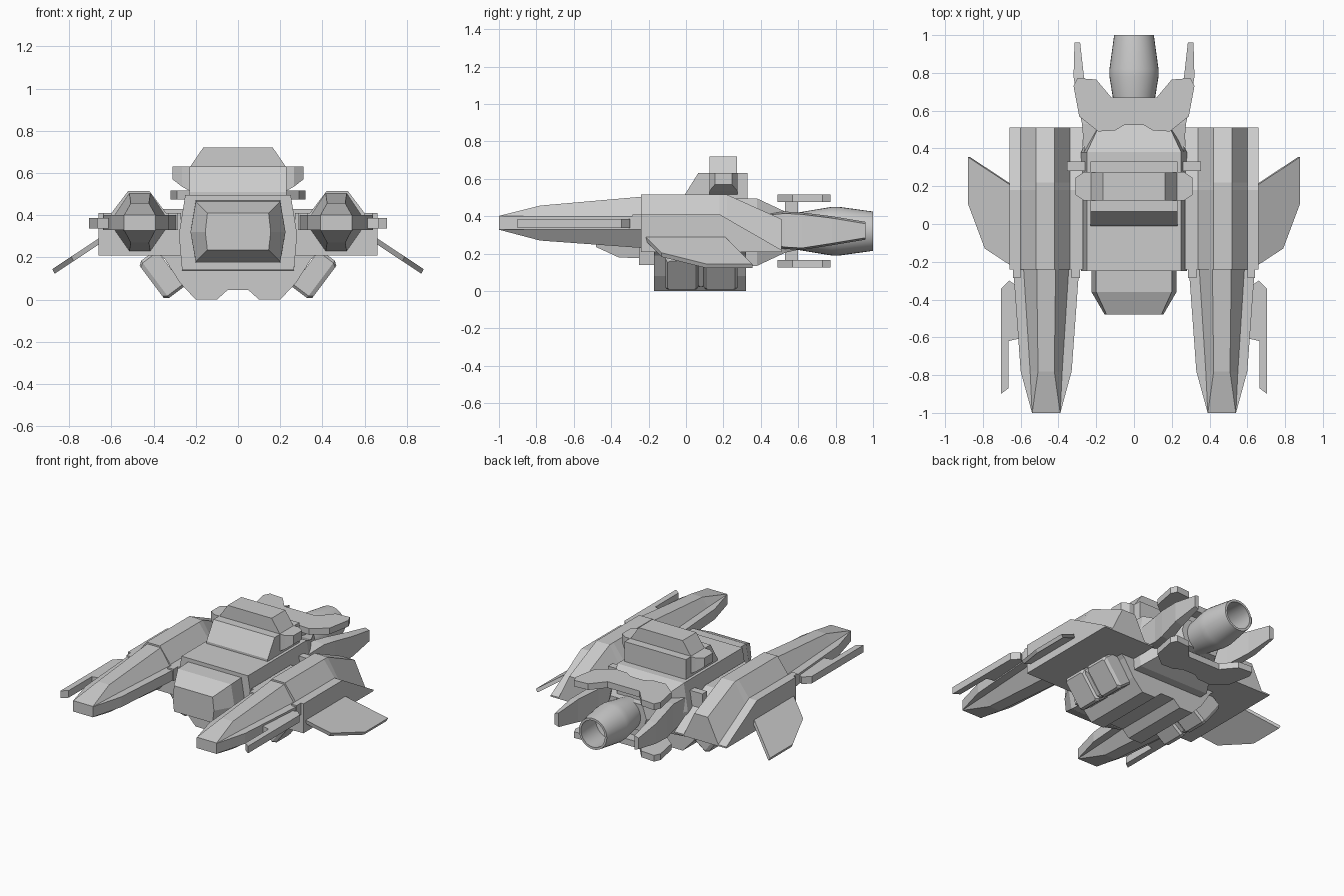
import bpy, bmesh, math
from mathutils import Vector

if "Cube" in bpy.data.objects:
    bpy.data.objects.remove(bpy.data.objects["Cube"])


def loft(name, rings, mirror=False):
    """Skin a list of equal-length point rings, capping both ends."""
    bm = bmesh.new()
    for s in ((1, -1) if mirror else (1,)):
        vs = [[bm.verts.new((p[0] * s, p[1], p[2])) for p in r] for r in rings]
        n = len(rings[0])
        for a, b in zip(vs, vs[1:]):
            for i in range(n):
                j = (i + 1) % n
                bm.faces.new((a[i], a[j], b[j], b[i]))
        bm.faces.new(vs[0])
        bm.faces.new(vs[-1])
    bmesh.ops.remove_doubles(bm, verts=bm.verts, dist=1e-5)
    bmesh.ops.dissolve_degenerate(bm, edges=bm.edges, dist=1e-5)
    bmesh.ops.recalc_face_normals(bm, faces=bm.faces)
    me = bpy.data.meshes.new(name)
    bm.to_mesh(me)
    bm.free()
    ob = bpy.data.objects.new(name, me)
    bpy.context.collection.objects.link(ob)
    return ob


def along_y(y, pts):
    return [(x, y, z) for x, z in pts]


def sym(half):
    """Complete a half profile (x > 0) into a full one."""
    return half + [(-x, z) for x, z in reversed(half)]


def plate(name, outline, z0, z1, mirror=False):
    return loft(name, [[(x, y, z) for x, y in outline] for z in (z0, z1)], mirror)


def box(name, x0, x1, y0, y1, z0, z1, mirror=False):
    return plate(name, [(x0, y0), (x1, y0), (x1, y1), (x0, y1)], z0, z1, mirror)


# Central hull, tapering to the tail
def hull_ring(y, top, mid, bot, zt, zm, zb):
    return along_y(y, sym([(top, zt), (mid, zm), (bot, zb)]))


loft("hull", [hull_ring(-.25, .25, .28, .265, .495, .31, .14),
              hull_ring(.38, .25, .28, .265, .495, .31, .135),
              hull_ring(.53, .18, .21, .18, .425, .32, .205),
              hull_ring(.64, .12, .15, .12, .41, .32, .23)])

# Faceted cockpit nose
loft("cockpit", [hull_ring(-.24, .20, .225, .20, .47, .32, .175),
                 hull_ring(-.36, .20, .225, .20, .465, .32, .18),
                 hull_ring(-.48, .145, .155, .145, .41, .32, .235)])


# Side nacelles with a sloped rear
def nacelle_ring(y, edge, top):
    return along_y(y, [(.27, .21), (.66, .21), (.66, edge), (.60, edge),
                       (.52, top), (.42, top), (.34, edge), (.27, edge)])


loft("nacelle", [nacelle_ring(-.24, .41, .515), nacelle_ring(.18, .41, .515),
                 nacelle_ring(.22, .387, .515), nacelle_ring(.51, .22, .385)], True)


# Long forward prongs
def prong_ring(y, w, w2, w3, top, bot):
    h = [(w3, top), (w2, .40), (w, .40), (w, .33), (w2, .33), (w3, bot)]
    return along_y(y, [(.465 + x, z) for x, z in sym(h)])


loft("prong", [prong_ring(-.23, .175, .12, .05, .505, .23),
               prong_ring(-.78, .135, .085, .043, .457, .27),
               prong_ring(-1, .075, .0745, .074, .402, .328)], True)
box("prong_clamp", .60, .64, -.285, -.23, .33, .41, True)
box("prong_clamp_inner", .285, .33, -.285, -.23, .33, .41, True)

# Gun rails on the outer side of the prongs
plate("gun_rail", [(.60, -.34), (.66, -.30), (.705, -.345), (.705, -.87), (.665, -.90),
                   (.665, -.62), (.60, -.60)][:4] +
      [(.705, -.90), (.665, -.87), (.665, -.62), (.58, -.60)], .338, .386, True)

# Drooping outer wings
wing = [(.58, .16), (.66, .21), (.88, .355), (.88, .11), (.79, -.13), (.66, -.215), (.58, -.24)]
loft("wing", [[(x + o * .5, y, .29 - (x - .66) * .66 + o) for x, y in wing]
              for o in (0, -.022)], True)

# Belly block with a central channel
belly = sym([(.38, .22), (.345, .19), (.275, .08), (.20, 0), (.10, 0), (.05, .045)])
loft("belly", [along_y(-.17, belly), along_y(.32, belly)])


# Angled pods on the belly sides
def pod_ring(y0, y1, w, d, c):
    u, n, o = Vector((.6, 0, .8)), Vector((.8, 0, -.6)), Vector((.365, 0, .117))
    pts = [(y0 + c, -w), (y1 - c, -w), (y1, -w + c), (y1, w - c),
           (y1 - c, w), (y0 + c, w), (y0, w - c), (y0, -w + c)]
    return [tuple(o + u * b + n * d + Vector((0, a, 0))) for a, b in pts]


for nm, a, b, w, d in (("pod_front", -.11, .065, .11, .055), ("pod_rear", .095, .275, .11, .055),
                       ("pod_band", .055, .105, .10, .045)):
    loft(nm, [pod_ring(a, b, w, -.055, .012), pod_ring(a, b, w, d - .02, .012),
              pod_ring(a + .012, b - .012, w - .015, d, .01)], True)

# Upper cabin, roof hump and side ears
cab = [(-.01, .48), (-.01, .51), (.065, .63), (.33, .63), (.33, .48)]
loft("upper_cabin", [[(x, y, z) for y, z in cab] for x in (-.23, .23)])
roof = [(-.23, .625), (-.165, .72), (.165, .72), (.23, .625)]
loft("roof_hump", [along_y(.125, roof), along_y(.272, roof)])


def ear_ring(x, y0, y1, z0):
    return [(x, y0, z0), (x, y1, z0), (x, y1, .63), (x, y0, .63)]


loft("cabin_ear", [ear_ring(.22, .125, .275, .51), ear_ring(.265, .125, .275, .535),
                   ear_ring(.31, .155, .245, .57)], True)

# Cross bar joining hull and nacelles
box("cross_bar", -.355, .355, .28, .33, .33, .43)

# Tail plates above and below, with struts
half = [(.05, .525), (.10, .495), (.19, .49), (.29, .57), (.32, .73), (.30, .772), (.20, .765),
        (.12, .67)]
for nm, z0, z1 in (("tail_plate_upper", .475, .517), ("tail_plate_lower", .125, .167)):
    plate(nm, sym(half), z0, z1)
box("tail_strut_upper", -.10, .10, .53, .60, .38, .48)
box("tail_strut_lower", -.10, .10, .53, .60, .16, .26)


# Side tail fins
def fin_ring(y, x0, x1, z0, z1):
    return along_y(y, [(x0, z0), (x1, z0 + .01), (x1, z1 - .01), (x0, z1)])


loft("tail_fin", [fin_ring(.36, .17, .262, .25, .41), fin_ring(.53, .20, .275, .225, .425),
                  fin_ring(.62, .225, .295, .22, .42), fin_ring(.78, .265, .32, .245, .40),
                  fin_ring(.96, .285, .315, .275, .37)], True)

# Hollow engine nozzle
prof = [(.60, .10), (.67, .112), (.78, .13), (.82, .13), (1, .105), (1, .09), (.82, .105), (.80, .04)]
nozzle = loft("engine_nozzle", [[(r * math.cos(t), y, .32 + r * math.sin(t))
                                 for t in (math.tau * i / 32 for i in range(32))]
                                for y, r in prof])
bpy.context.view_layer.objects.active = nozzle
nozzle.select_set(True)
bpy.ops.object.shade_smooth_by_angle(angle=math.radians(30))
